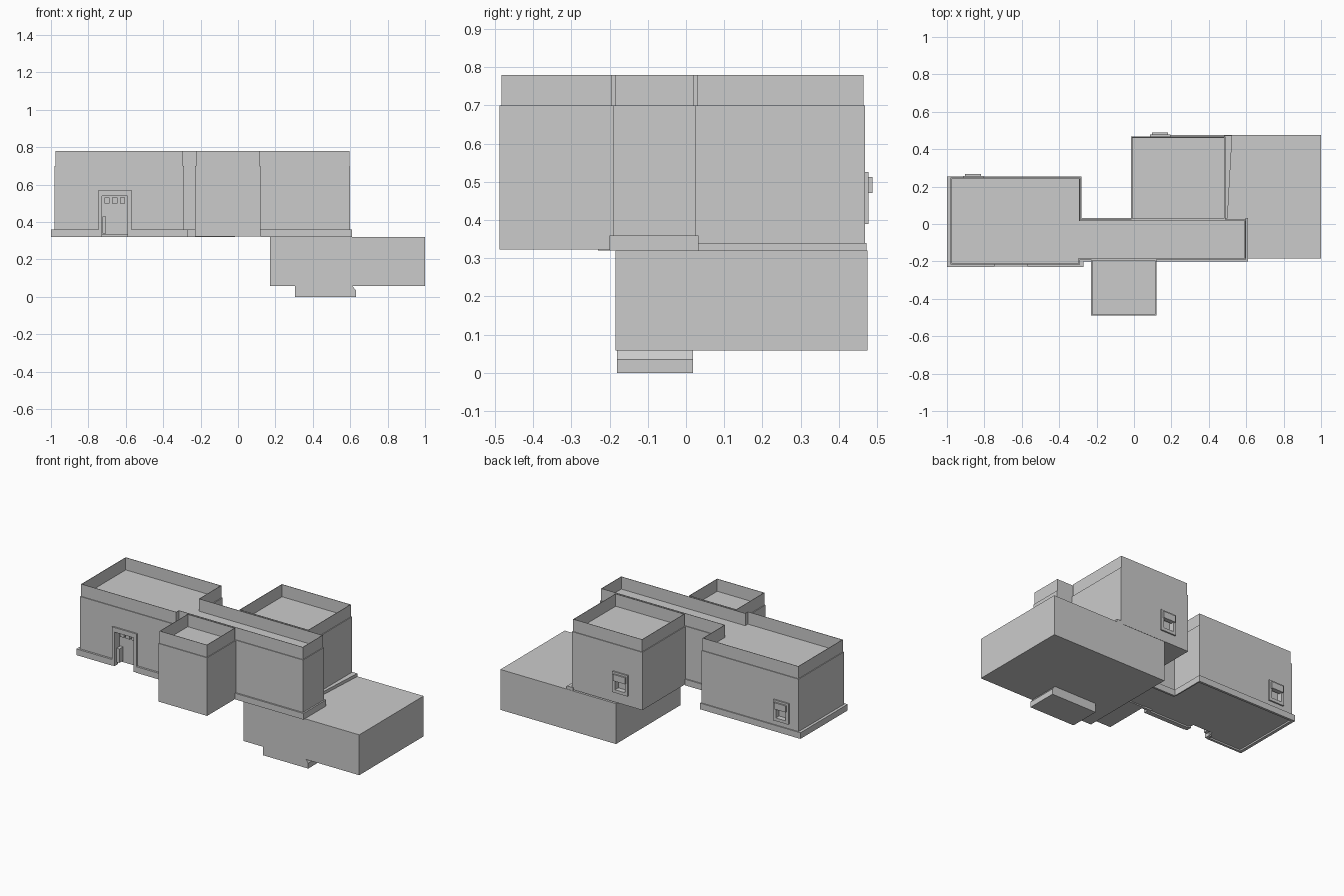
import bpy, bmesh
from mathutils import Vector

if "Cube" in bpy.data.objects:
    bpy.data.objects.remove(bpy.data.objects["Cube"])


def finish(name, bm, fix=True):
    if fix:
        bmesh.ops.recalc_face_normals(bm, faces=bm.faces)
    me = bpy.data.meshes.new(name)
    bm.to_mesh(me)
    bm.free()
    ob = bpy.data.objects.new(name, me)
    bpy.context.collection.objects.link(ob)
    return ob


def prism(name, pts, z0, z1, top=None):
    """Vertical prism over a footprint; top may be a different outline."""
    bm = bmesh.new()
    lo = [bm.verts.new((x, y, z0)) for x, y in pts]
    hi = [bm.verts.new((x, y, z1)) for x, y in (top or pts)]
    n = len(lo)
    for i in range(n):
        j = (i + 1) % n
        bm.faces.new((lo[i], lo[j], hi[j], hi[i]))
    bm.faces.new(lo[::-1])
    bm.faces.new(hi)
    return finish(name, bm)


def rect(x0, x1, y0, y1):
    return [(x0, y0), (x1, y0), (x1, y1), (x0, y1)]


def box(name, x0, x1, y0, y1, z0, z1):
    return prism(name, rect(x0, x1, y0, y1), z0, z1)


def inset(pts, d):
    """Mitred inward offset of a right-angled counter-clockwise outline."""
    out = []
    for i, p in enumerate(pts):
        p = Vector(p)
        a = (p - Vector(pts[i - 1])).normalized()
        b = (Vector(pts[(i + 1) % len(pts)]) - p).normalized()
        out.append(tuple(p + d * (Vector((-a.y, a.x)) + Vector((-b.y, b.x)))))
    return out


def parapet(name, pts, z0=0.70, z1=0.78):
    """Thin wall standing around the roof edge."""
    o, n = inset(pts, 0.005), inset(pts, 0.008)
    bm = bmesh.new()
    rings = [[bm.verts.new((x, y, z)) for x, y in q]
             for q, z in ((o, z0), (o, z1), (n, z1), (n, z0))]
    for k in range(4):
        r, s = rings[k], rings[(k + 1) % 4]
        for i in range(len(pts)):
            j = (i + 1) % len(pts)
            bm.faces.new((r[i], r[j], s[j], s[i]))
    return finish(name, bm)


def cut(ob, cutter):
    m = ob.modifiers.new("cut", 'BOOLEAN')
    m.operation, m.solver, m.object = 'DIFFERENCE', 'EXACT', cutter
    bpy.context.view_layer.objects.active = ob
    bpy.ops.object.modifier_apply(modifier=m.name)
    bpy.data.objects.remove(cutter)


# upper storey: long wing with corridor, front room, rear room
wing = [(-0.982, -0.217), (-0.29, -0.217), (-0.29, -0.19), (0.6, -0.19),
        (0.6, 0.025), (-0.285, 0.025), (-0.285, 0.248), (-0.982, 0.248)]
front = rect(-0.23, 0.12, -0.488, -0.19)
rear = rect(-0.015, 0.49, 0.025, 0.469)
main = prism("main_wing", wing, 0.33, 0.70)
prism("front_room", front, 0.323, 0.70)
back = prism("rear_room", rear, 0.325, 0.70)
for nm, pts in (("main", wing), ("front", front), ("rear", rear)):
    parapet(nm + "_parapet", pts)

# plinth strips along the foot of the walls, with a gap at the door
for i, (x0, x1, y0, y1) in enumerate((
        (-1.0, -0.745, -0.23, -0.215), (-0.57, -0.27, -0.23, -0.2),
        (-1.0, -0.98, -0.23, 0.255), (-0.98, -0.28, 0.24, 0.255),
        (-0.288, -0.28, 0.033, 0.24), (-0.285, -0.015, 0.02, 0.033),
        (-0.29, -0.23, -0.2, -0.185), (0.12, 0.61, -0.2, -0.185),
        (0.595, 0.61, -0.185, 0.033))):
    box(f"plinth_{i}", x0, x1, y0, y1, 0.32, 0.36)
prism("rear_plinth", [(0.48, 0.03), (0.50, 0.03), (0.525, 0.473), (0.48, 0.473)],
      0.32, 0.34)

# doorway: recess, surround and three small blocks under the lintel
cut(main, box("door_cutter", -0.73, -0.59, -0.3, -0.17, 0.3, 0.54))
box("door_jamb_left", -0.745, -0.727, -0.227, -0.19, 0.32, 0.57)
box("door_jamb_right", -0.59, -0.57, -0.227, -0.19, 0.32, 0.57)
box("door_lintel", -0.727, -0.59, -0.227, -0.19, 0.54, 0.57)
for i in range(3):
    x = -0.715 + i * 0.042
    box(f"door_block_{i}", x, x + 0.028, -0.19, -0.165, 0.50, 0.53)
box("door_panel", -0.725, -0.705, -0.21, -0.17, 0.34, 0.43)

# rear windows: recess, frame, hood
for nm, wall, x, y in (("left", main, -0.86, 0.248), ("right", back, 0.14, 0.469)):
    cut(wall, box("window_cutter", x - 0.035, x + 0.035, y - 0.025, y + 0.1, 0.41, 0.505))
    for s in (-1, 1):
        a, b = sorted((x + s * 0.035, x + s * 0.055))
        box(f"{nm}_window_side", a, b, y - 0.005, y + 0.009, 0.39, 0.525)
    for z0, z1 in ((0.39, 0.41), (0.505, 0.525)):
        box(f"{nm}_window_rail", x - 0.035, x + 0.035, y - 0.005, y + 0.009, z0, z1)
    box(f"{nm}_window_hood", x - 0.043, x + 0.043, y - 0.01, y + 0.019, 0.47, 0.512)

# lower storey and its footing
box("lower_block", 0.17, 1.0, -0.185, 0.475, 0.058, 0.32)
box("footing", 0.305, 0.63, -0.18, 0.018, 0.0, 0.035)
prism("footing_top", rect(0.305, 0.63, -0.18, 0.018), 0.035, 0.058,
      rect(0.305, 0.612, -0.18, 0.018))

# slanted strip on the lower front face
bm = bmesh.new()
bm.faces.new([bm.verts.new((x, -0.187, z)) for x, z in
              ((0.33, 0.32), (0.42, 0.23), (0.42, 0.26), (0.36, 0.32))])
finish("slanted_strip", bm, False)
